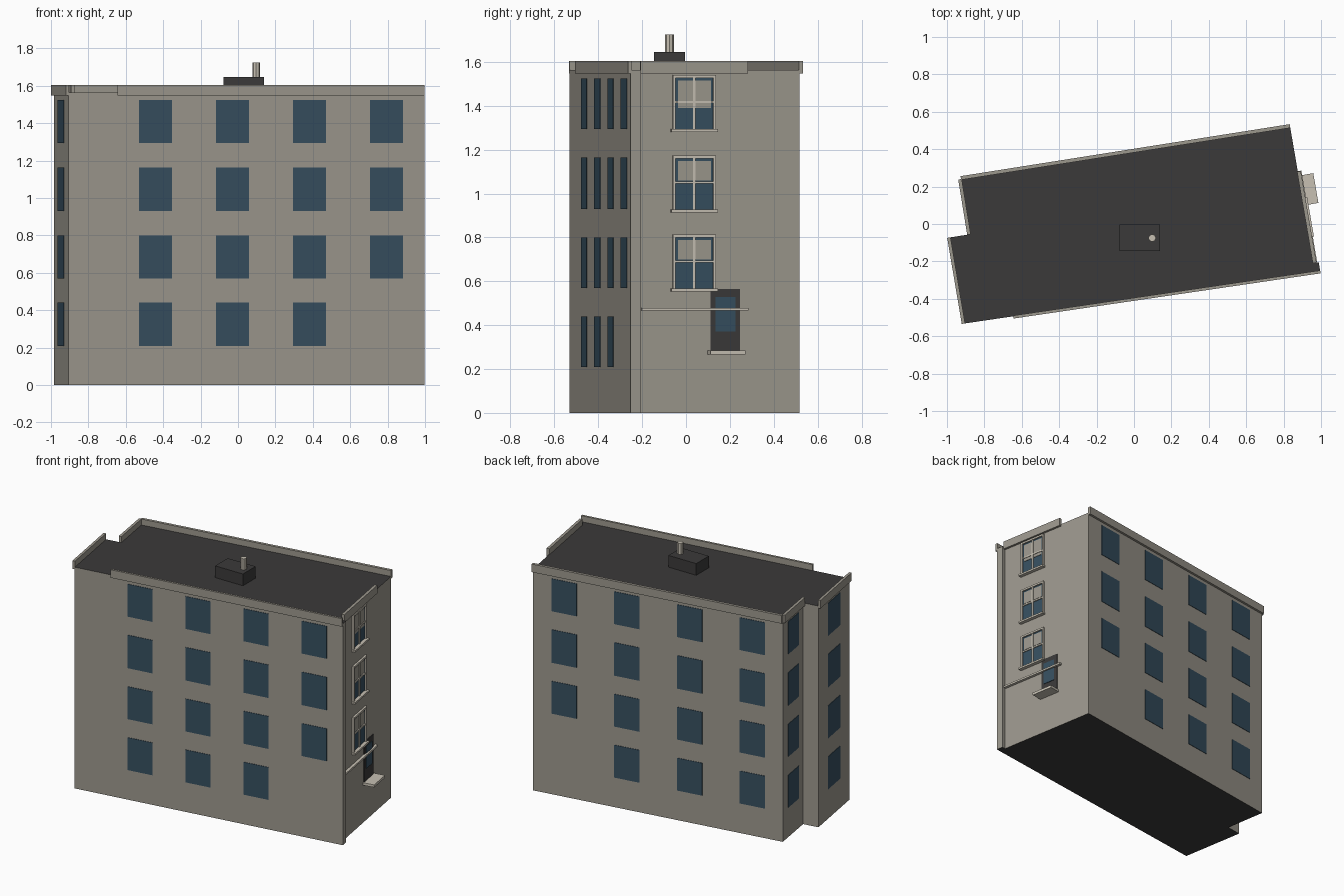
import bpy, bmesh
from mathutils import Vector

if "Cube" in bpy.data.objects:
    bpy.data.objects.remove(bpy.data.objects["Cube"])


def material(name, rgb):
    m = bpy.data.materials.new(name)
    m.diffuse_color = (*rgb, 1)
    m.use_nodes = True
    m.node_tree.nodes["Principled BSDF"].inputs["Base Color"].default_value = m.diffuse_color
    return m


WALL = material("grey stone", (0.335, 0.315, 0.27))
ROOF = material("dark roof", (0.044, 0.042, 0.042))
GLASS = material("blue glass", (0.037, 0.078, 0.115))
TRIM = material("pale trim", (0.57, 0.53, 0.45))

# Building outline, counter-clockwise from the front left corner
FL, FR = Vector((-0.907, -0.532)), Vector((0.996, -0.252))
P1, P2 = Vector((0.987, -0.204)), Vector((0.960, -0.209))
BR, BL = Vector((0.835, 0.518)), Vector((-0.925, 0.240))
N1, N2 = Vector((-0.877, -0.055)), Vector((-0.985, -0.072))
OUTLINE = [FL, FR, P1, P2, BR, BL, N1, N2]
FRONT, RIGHT, BACK = (FL, FR), (P2, BR), (BR, BL)
LEFT_BACK, LEFT_FRONT = (BL, N1), (N2, FL)
ROOF_Z = 1.563


def finish(bm, name, *mats):
    bmesh.ops.recalc_face_normals(bm, faces=bm.faces)
    me = bpy.data.meshes.new(name)
    bm.to_mesh(me)
    bm.free()
    for m in mats:
        me.materials.append(m)
    ob = bpy.data.objects.new(name, me)
    bpy.context.collection.objects.link(ob)
    return ob


def prism(bm, points, z0, z1):
    face = bm.faces.new([bm.verts.new((p[0], p[1], z0)) for p in points])
    top = bmesh.ops.extrude_face_region(bm, geom=[face], use_keep_orig=True)["geom"]
    bmesh.ops.translate(bm, vec=(0, 0, z1 - z0),
                        verts=[g for g in top if isinstance(g, bmesh.types.BMVert)])


def wall_boxes(name, mat, boxes):
    """Boxes on walls: (wall, start, end, z0, z1, outer depth, inner depth)."""
    bm = bmesh.new()
    for (a, b), s0, s1, z0, z1, out, inn in boxes:
        d = b - a
        n = Vector((d.y, -d.x)).normalized()
        p, q = a + d * s0, a + d * s1
        prism(bm, [p + n * out, q + n * out, q - n * inn, p - n * inn], z0, z1)
    return finish(bm, name, mat)


def frac(wall, axis, value):
    a, b = wall
    return (value - a[axis]) / (b[axis] - a[axis])


# Main body: stone walls, dark roof and underside
bm = bmesh.new()
prism(bm, OUTLINE, 0, ROOF_Z)
bm.normal_update()
for f in bm.faces:
    f.material_index = 1 if abs(f.normal.z) > 0.5 else 0
finish(bm, "building_body", WALL, ROOF)

# Parapet strips along the roof edges
wall_boxes("parapets", WALL, [
    (w, s0, s1, 1.548, 1.605, out, 0.004) for w, s0, s1, out in [
        (FRONT, frac(FRONT, 0, -0.645), 1, 0.012),
        (RIGHT, 0, frac(RIGHT, 1, 0.28), 0.016),
        (BACK, 0, 1, 0.016),
        (LEFT_BACK, 0, 1, 0.015),
        (LEFT_FRONT, 0, 1, 0.014)]])

# Plain glass windows on the front, back and left walls
ROWS = [(0.21, 0.44), (0.57, 0.80), (0.93, 1.164), (1.294, 1.524)]
panes = []
for i, (z0, z1) in enumerate(ROWS):
    for c, x in enumerate((-0.529, -0.118, 0.293, 0.705)):
        if i or c < 3:
            panes.append((FRONT, frac(FRONT, 0, x), frac(FRONT, 0, x + 0.177), z0, z1, 0.003, 0.003))
    for c in range(4):
        if i or c:
            s = 0.075 + 0.251 * c
            panes.append((BACK, s, s + 0.101, z0, z1, 0.003, 0.003))
    panes.append((LEFT_BACK, 0.26, 0.78, z0, z1, 0.003, 0.003))
    panes.append((LEFT_FRONT, 0.30, 0.69, z0, z1, 0.003, 0.003))
wall_boxes("window_panes", GLASS, panes)


def right_box(y0, y1, z0, z1, out):
    return (RIGHT, frac(RIGHT, 1, y0), frac(RIGHT, 1, y1), z0, z1, out, 0.003)


# Sash windows on the right wall: glass, half-drawn blind, frame, sill
glass, blinds, frames = [], [], []
for top, blind_bottom in ((0.813, 0.70), (1.173, 1.06), (1.540, 1.39)):
    bottom = top - 0.255
    glass.append(right_box(-0.055, 0.128, bottom + 0.01, top - 0.01, 0.003))
    blinds.append(right_box(-0.038, 0.112, blind_bottom, top - 0.024, 0.006))
    frames += [
        right_box(-0.061, 0.134, top - 0.013, top, 0.014),
        right_box(-0.061, -0.050, bottom, top, 0.014),
        right_box(0.123, 0.134, bottom, top, 0.014),
        right_box(0.031, 0.042, bottom, top, 0.010),
        right_box(-0.055, 0.128, top - 0.128, top - 0.118, 0.010),
        right_box(-0.070, 0.141, bottom - 0.004, bottom + 0.009, 0.026)]
wall_boxes("sash_glass", GLASS, glass)
wall_boxes("sash_blinds", WALL, blinds)
wall_boxes("sash_frames", TRIM, frames)

# Door with glazing, ledge and the string course crossing it
wall_boxes("door", ROOF, [right_box(0.111, 0.246, 0.274, 0.565, 0.005)])
wall_boxes("door_glass", GLASS, [right_box(0.134, 0.223, 0.37, 0.528, 0.009)])
wall_boxes("door_ledge", TRIM, [right_box(0.099, 0.258, 0.266, 0.284, 0.08)])
wall_boxes("string_course", TRIM, [right_box(-0.205, 0.282, 0.466, 0.479, 0.02)])

# Roof box and vent pipe
bm = bmesh.new()
prism(bm, [(-0.077, -0.145), (0.140, -0.145), (0.140, -0.004), (-0.077, -0.004)], ROOF_Z - 0.005, 1.646)
finish(bm, "roof_box", ROOF)
bpy.ops.mesh.primitive_cylinder_add(vertices=8, radius=0.02, depth=0.10, location=(0.097, -0.075, 1.674))
pipe = bpy.context.object
pipe.name = "vent_pipe"
pipe.data.materials.append(TRIM)
